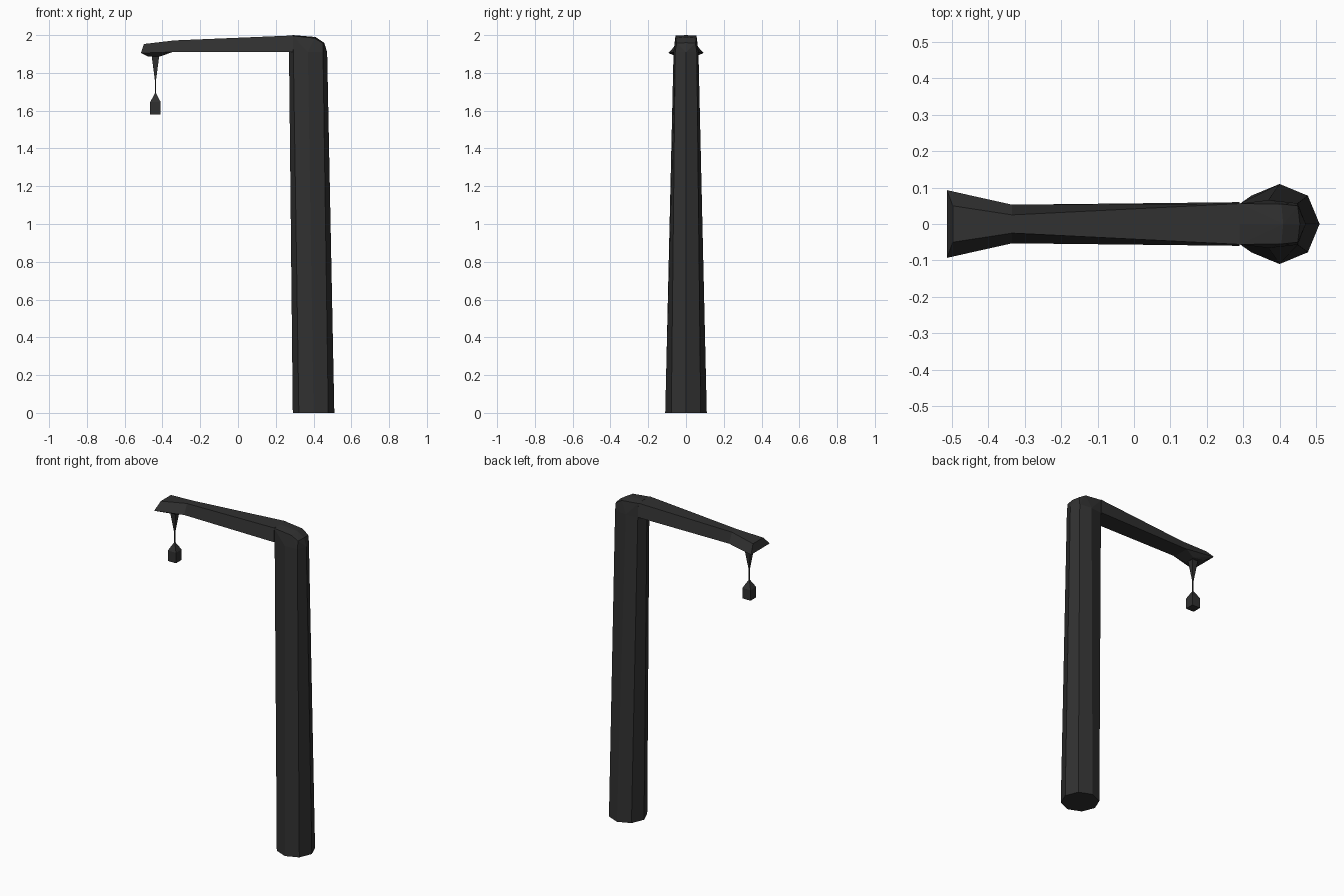
import bpy, bmesh, math

if "Cube" in bpy.data.objects:
    bpy.data.objects.remove(bpy.data.objects["Cube"])

dark = bpy.data.materials.new("dark_iron")
dark.diffuse_color = (0.03, 0.03, 0.03, 1)
dark.use_nodes = True
dark.node_tree.nodes["Principled BSDF"].inputs["Base Color"].default_value = dark.diffuse_color


def finish(name, bm):
    bmesh.ops.recalc_face_normals(bm, faces=bm.faces[:])
    me = bpy.data.meshes.new(name)
    bm.to_mesh(me)
    bm.free()
    ob = bpy.data.objects.new(name, me)
    bpy.context.collection.objects.link(ob)
    me.materials.append(dark)
    return ob


def loft(name, rings, caps=(True, True)):
    """Join rings of equal point count with quads; cap the chosen ends."""
    bm = bmesh.new()
    rows = [[bm.verts.new(p) for p in ring] for ring in rings]
    n = len(rows[0])
    for a, b in zip(rows, rows[1:]):
        for i in range(n):
            j = (i + 1) % n
            bm.faces.new((a[i], a[j], b[j], b[i]))
    for use, row in zip(caps, (rows[0], rows[-1])):
        if use:
            bm.faces.new(row)
    return finish(name, bm)


def hull(name, points):
    bm = bmesh.new()
    for p in points:
        bm.verts.new(p)
    res = bmesh.ops.convex_hull(bm, input=bm.verts[:])
    loose = [v for v in bm.verts if not v.link_faces]
    bmesh.ops.delete(bm, geom=loose, context='VERTS')
    bmesh.ops.dissolve_limit(bm, angle_limit=0.01, verts=bm.verts[:], edges=bm.edges[:])
    return finish(name, bm)


def octagon(cx, rx, ry, z):
    return [(cx + rx * math.cos(i * math.pi / 4), ry * math.sin(i * math.pi / 4), z)
            for i in range(8)]


def square(cx, h, z):
    return [(cx + sx * h, sy * h, z) for sx, sy in ((-1, -1), (1, -1), (1, 1), (-1, 1))]


# tapering eight-sided post, leaning toward the arm
top = [(0.472, 0, 1.91), (0.45, 0.057, 1.91), (0.37, 0.066, 1.91), (0.293, 0.057, 1.91),
       (0.27, 0, 1.91), (0.293, -0.057, 1.91), (0.37, -0.066, 1.91), (0.45, -0.057, 1.91)]
loft("post", [octagon(0.40, 0.11, 0.11, 0), top], (True, False))

# rounded elbow over the post
elbow = list(top)
for x, y, z in ((0.29, 0.056, 1.996), (0.405, 0.055, 1.984), (0.45, 0.05, 1.957)):
    elbow += [(x, y, z), (x, -y, z)]
elbow += [(0.29, 0, 2.0), (0.41, 0, 1.99), (0.456, 0, 1.96)]
hull("elbow", elbow)


# arm with trapezoid section, flaring at the tip
def section(xb, wb, zb, xt, wt, zt):
    return [(xb, -wb, zb), (xb, wb, zb), (xt, wt, zt), (xt, -wt, zt)]


loft("arm", [section(-0.514, 0.093, 1.905, -0.498, 0.05, 1.953),
             section(-0.335, 0.053, 1.911, -0.335, 0.025, 1.972),
             section(0.29, 0.06, 1.911, 0.29, 0.056, 1.998)])

# shallow underside of the flared tip
hull("tip_underside", [(-0.514, -0.093, 1.905), (-0.514, 0.093, 1.905),
                       (-0.345, -0.054, 1.911), (-0.345, 0.054, 1.911),
                       (-0.48, -0.05, 1.888), (-0.48, 0.05, 1.888),
                       (-0.41, -0.035, 1.888), (-0.41, 0.035, 1.888)])

# hanging spike, wire and little lantern
LX = -0.437
loft("hanger_spike", [square(LX, 0.02, 1.89), square(LX, 0.003, 1.76)])
loft("wire", [square(LX, 0.003, 1.76), square(LX, 0.003, 1.685)])
loft("lantern", [square(LX, 0.028, 1.58), square(LX, 0.028, 1.645), square(LX, 0.004, 1.69)])
